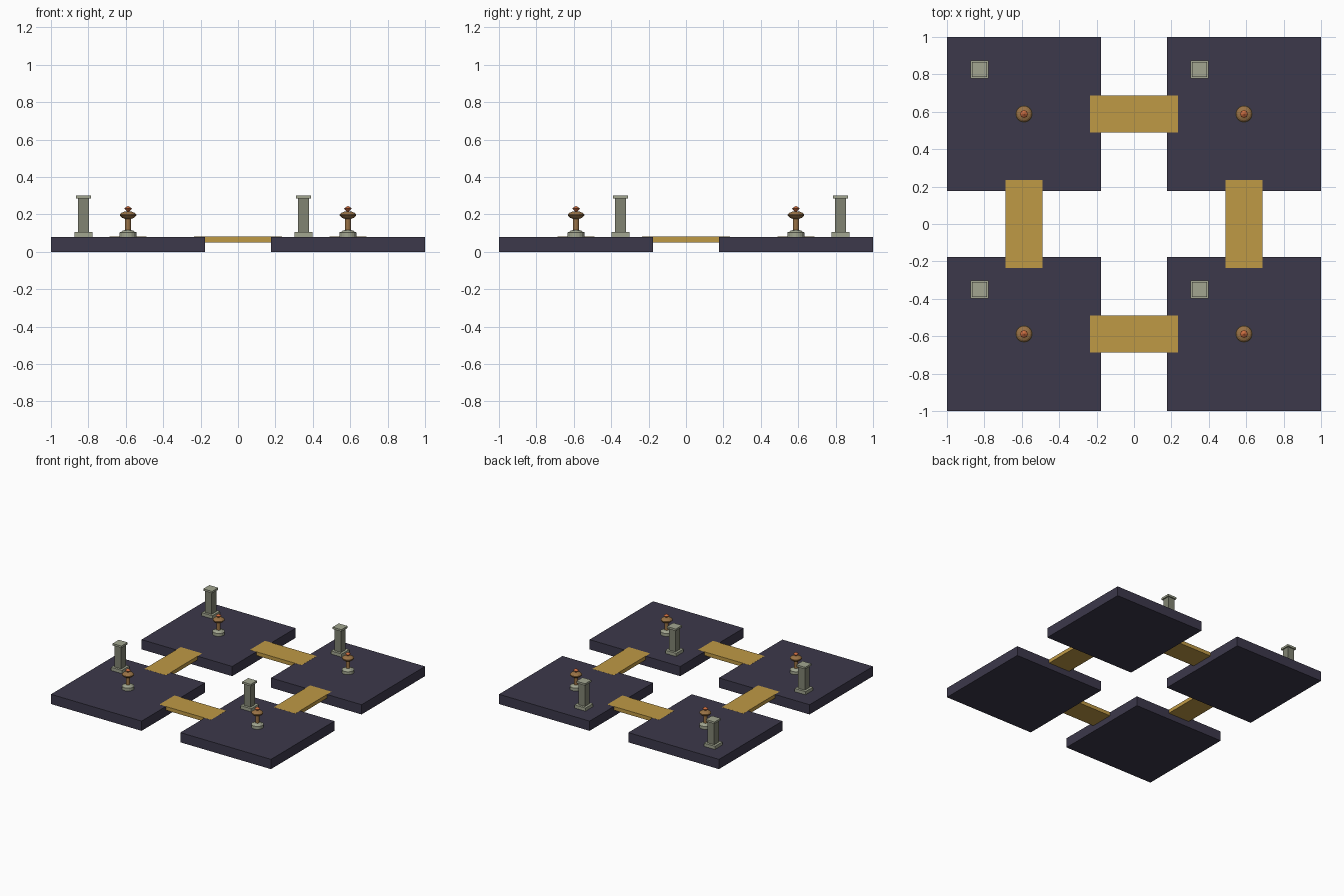
import bpy, bmesh, math

if "Cube" in bpy.data.objects:
    bpy.data.objects.remove(bpy.data.objects["Cube"])

C = 0.588      # platform centre offset
TOP = 0.08     # platform top height


def material(name, rgb):
    m = bpy.data.materials.new(name)
    m.diffuse_color = (*rgb, 1)
    m.use_nodes = True
    m.node_tree.nodes["Principled BSDF"].inputs["Base Color"].default_value = m.diffuse_color
    return m


SLATE = material("slate", (0.045, 0.04, 0.07))
WOOD = material("golden_wood", (0.52, 0.32, 0.06))
STONE = material("pale_stone", (0.36, 0.38, 0.28))
SHAFT = material("dark_stone", (0.22, 0.23, 0.17))
BRONZE = material("bronze", (0.32, 0.17, 0.06))
FLAME = material("flame", (0.6, 0.15, 0.05))


def finish(bm, name, mat):
    bmesh.ops.recalc_face_normals(bm, faces=bm.faces)
    me = bpy.data.meshes.new(name)
    bm.to_mesh(me)
    bm.free()
    me.materials.append(mat)
    ob = bpy.data.objects.new(name, me)
    bpy.context.collection.objects.link(ob)
    return ob


def box(name, x, y, z0, z1, sx, sy, mat):
    bm = bmesh.new()
    bmesh.ops.create_cube(bm, size=1)
    bmesh.ops.scale(bm, vec=(sx, sy, z1 - z0), verts=bm.verts)
    bmesh.ops.translate(bm, vec=(x, y, (z0 + z1) / 2), verts=bm.verts)
    return finish(bm, name, mat)


def lathe(name, x, y, profile, mat, n=16):
    bm = bmesh.new()
    vs = [bm.verts.new((r, 0, z)) for r, z in profile]
    es = [bm.edges.new(p) for p in zip(vs, vs[1:])]
    bmesh.ops.spin(bm, geom=vs + es, cent=(0, 0, 0), axis=(0, 0, 1),
                   angle=2 * math.pi, steps=n)
    bmesh.ops.remove_doubles(bm, verts=bm.verts, dist=1e-5)
    bmesh.ops.translate(bm, vec=(x, y, 0), verts=bm.verts)
    return finish(bm, name, mat)


BASE = [(0, .08), (.046, .08), (.046, .104), (.036, .106), (.028, .113), (.014, .116), (0, .116)]
POST = [(0, .112), (.015, .112), (.015, .18), (0, .18)]
BOWL = [(0, .176), (.018, .176), (.034, .183), (.044, .193), (.044, .2),
        (.034, .209), (.018, .215), (0, .215)]
FIRE = [(0, .212), (.006, .216), (.021, .231), (0, .246)]

for x in (-C, C):
    for y in (-C, C):
        box("platform", x, y, 0, TOP, 0.824, 0.824, SLATE)
        # Square pillar near one corner
        px, py = x - 0.238, y + 0.238
        box("pillar_base", px, py, TOP, 0.106, 0.098, 0.098, STONE)
        box("pillar_shaft", px, py, 0.106, 0.284, 0.06, 0.06, SHAFT)
        box("pillar_cap", px, py, 0.284, 0.3, 0.08, 0.08, STONE)
        # Brazier in the centre
        lathe("brazier_base", x, y, BASE, STONE)
        lathe("brazier_post", x, y, POST, BRONZE, 12)
        lathe("brazier_bowl", x, y, BOWL, BRONZE)
        lathe("brazier_flame", x, y, FIRE, FLAME, 8)

# Bridges joining neighbouring platforms
for s in (-C, C):
    box("bridge_x", 0, s, 0.05, TOP + 0.0005, 0.47, 0.196, WOOD)
    box("bridge_y", s, 0, 0.05, TOP + 0.0005, 0.196, 0.47, WOOD)
